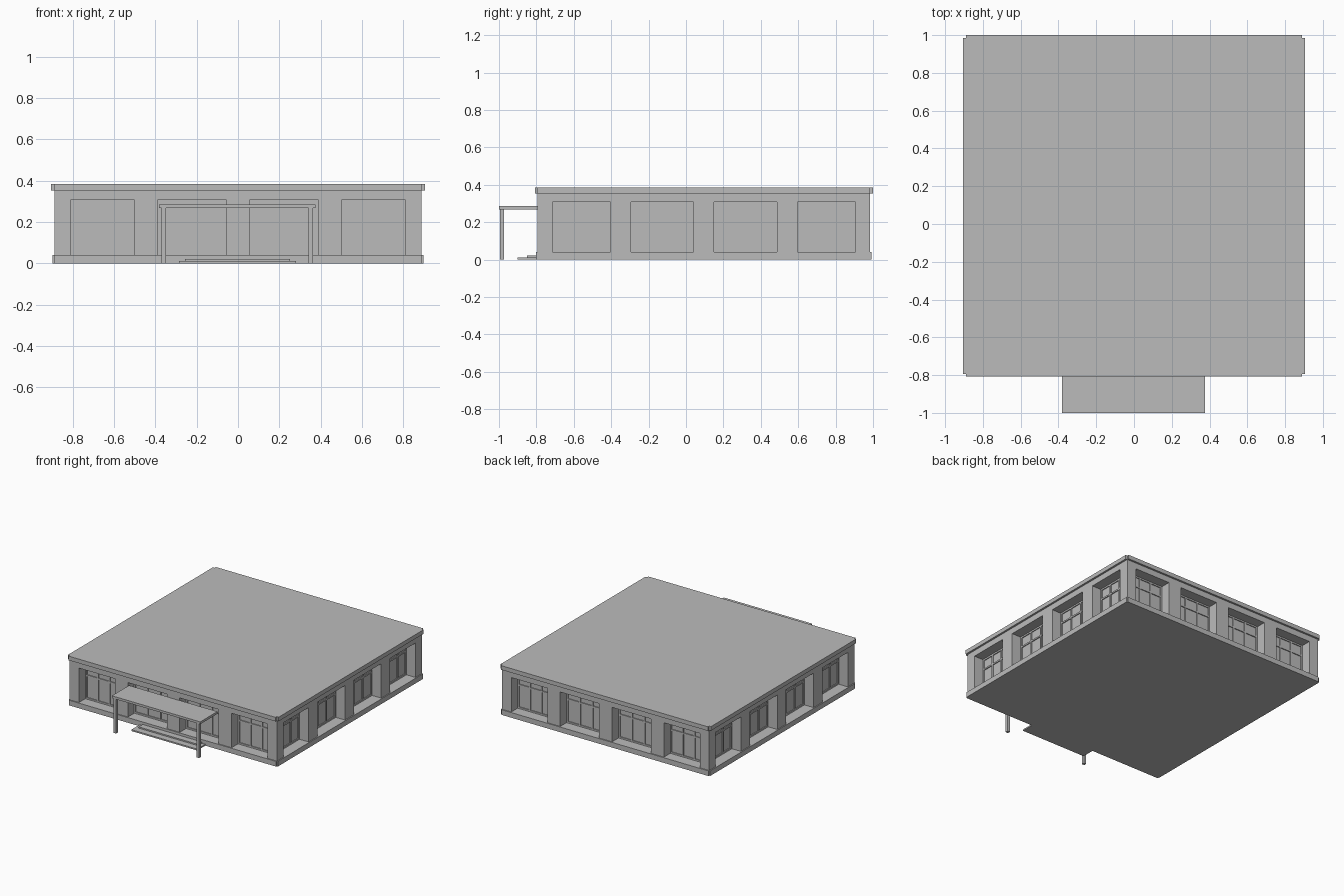
import bpy, bmesh
from math import pi
from mathutils import Matrix, Vector

old = bpy.data.objects.get("Cube")
if old:
    bpy.data.objects.remove(old, do_unlink=True)

grey = bpy.data.materials.new("plain grey")
grey.use_nodes = True
grey.diffuse_color = (0.5, 0.5, 0.5, 1)
grey.node_tree.nodes["Principled BSDF"].inputs["Base Color"].default_value = (0.5, 0.5, 0.5, 1)

HALF = 0.889          # half width of the square block
CENTRE_Y = 0.096
SILL, HEAD, TOP = 0.04, 0.307, 0.385
DEPTH = 0.085         # window recess
OPENINGS = [(-0.81, -0.5), (-0.39, -0.055), (0.055, 0.39), (0.5, 0.81)]
# one transform per side, turning the front into each facade
SIDES = [Matrix.Translation((0, CENTRE_Y, 0)) @ Matrix.Rotation(i * pi / 2, 4, 'Z')
         for i in range(4)]


def finish(name, bm):
    mesh = bpy.data.meshes.new(name)
    bm.to_mesh(mesh)
    bm.free()
    mesh.materials.append(grey)
    obj = bpy.data.objects.new(name, mesh)
    bpy.context.collection.objects.link(obj)
    return obj


def add_box(bm, x, y, z, turn=Matrix()):
    size = Matrix.Diagonal((x[1] - x[0], y[1] - y[0], z[1] - z[0], 1))
    mid = Vector((sum(x) / 2, sum(y) / 2, sum(z) / 2))
    bmesh.ops.create_cube(bm, size=1, matrix=turn @ Matrix.Translation(mid) @ size)


def box(name, x, y, z):
    bm = bmesh.new()
    add_box(bm, x, y, z)
    return finish(name, bm)


# Block with recessed window openings on all four facades
bm = bmesh.new()
columns = [-HALF] + [u for pair in OPENINGS for u in pair] + [HALF]
rows = [0, SILL, HEAD, TOP]


def quad(points, turn):
    return bm.faces.new([bm.verts.new(turn @ Vector(p)) for p in points])


for turn in SIDES:
    for c, (u0, u1) in enumerate(zip(columns, columns[1:])):
        for r, (z0, z1) in enumerate(zip(rows, rows[1:])):
            outer = [(u0, -HALF, z0), (u1, -HALF, z0), (u1, -HALF, z1), (u0, -HALF, z1)]
            if r == 1 and c % 2 == 1:
                inner = [(u, -HALF + DEPTH, z) for u, _, z in outer]
                quad(inner, turn)
                for k in range(4):
                    n = (k + 1) % 4
                    quad([outer[k], outer[n], inner[n], inner[k]], turn)
            else:
                quad(outer, turn)
bmesh.ops.remove_doubles(bm, verts=bm.verts, dist=0.0005)
bmesh.ops.holes_fill(bm, edges=[e for e in bm.edges if e.is_boundary], sides=0)
bmesh.ops.recalc_face_normals(bm, faces=bm.faces)
finish("building_walls", bm)

# Roof fascia and plinth: one strip per facade, open notches at the corners
for name, out, z in (("roof_fascia", 0.015, (0.353, TOP)), ("plinth", 0.008, (0, SILL))):
    bm = bmesh.new()
    for turn in SIDES:
        add_box(bm, (-HALF, HALF), (-HALF - out, -HALF), z, turn)
    finish(name, bm)

# Window frames: border, two mullions and a transom in every opening
bm = bmesh.new()
BAR = 0.012
pane = (-HALF + DEPTH - 0.007, -HALF + DEPTH)
transom = SILL + (HEAD - SILL) * 0.66
for turn in SIDES:
    for u0, u1 in OPENINGS:
        for k in range(4):
            u = u0 + (u1 - u0 - BAR) * k / 3
            add_box(bm, (u, u + BAR), pane, (SILL, HEAD), turn)
        for z in (SILL, transom, HEAD - BAR):
            add_box(bm, (u0, u1), pane, (z, z + BAR), turn)
finish("window_frames", bm)

# Entrance steps
box("lower_step", (-0.285, 0.28), (-0.9, -0.79), (0, 0.011))
box("upper_step", (-0.257, 0.252), (-0.85, -0.79), (0.011, 0.021))

# Entrance canopy on two posts
box("canopy", (-0.382, 0.376), (-1, -0.79), (0.268, 0.286))
for name, x in (("right_post", -0.36), ("left_post", 0.352)):
    box(name, (x - 0.011, x + 0.011), (-0.995, -0.973), (0, 0.268))
